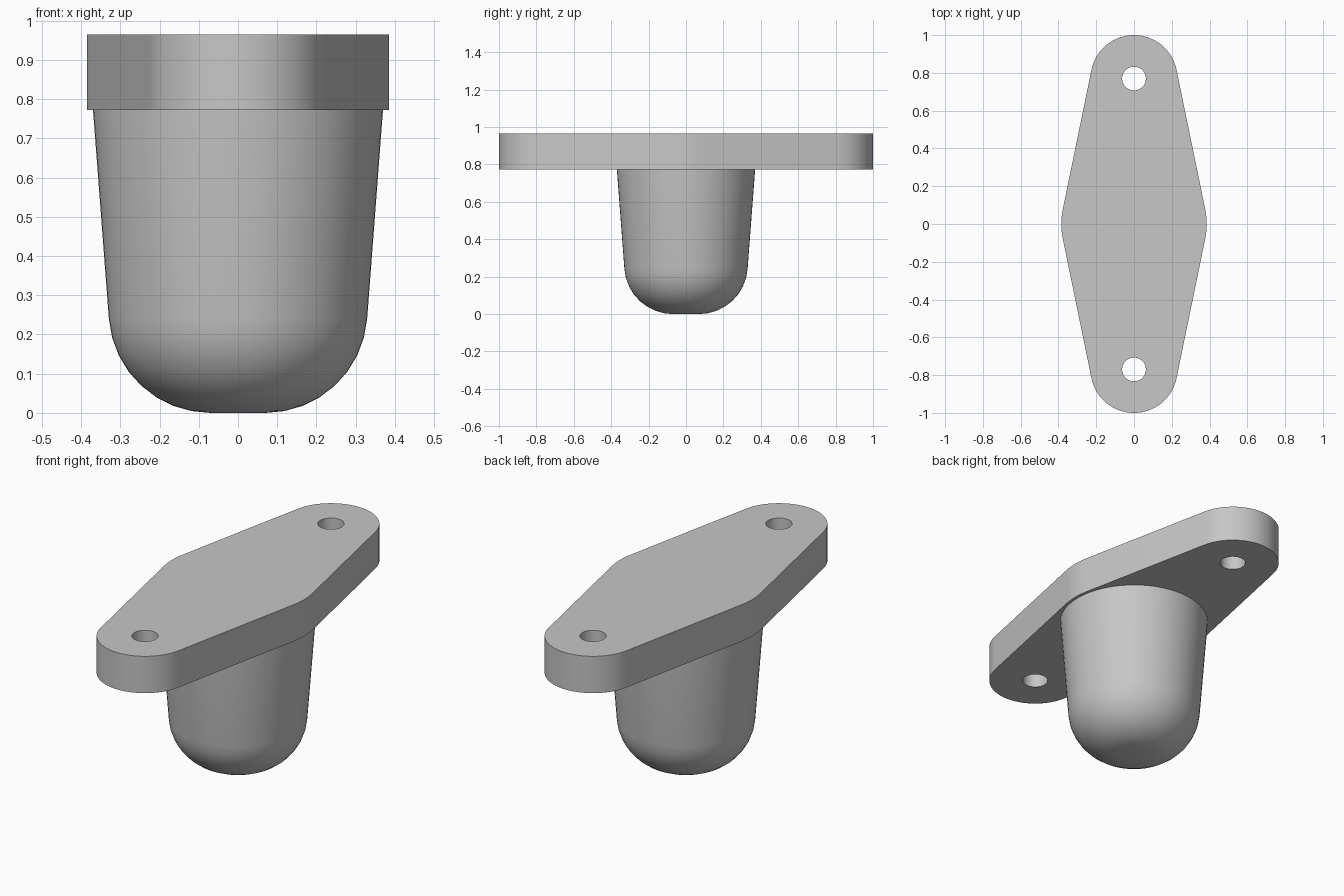
import bpy
import bmesh
from math import sin, cos, pi, asin, radians

cube = bpy.data.objects.get("Cube")
if cube:
    bpy.data.objects.remove(cube)

grey = bpy.data.materials.new("plain grey")
grey.use_nodes = True
colour = (0.57, 0.57, 0.57, 1)
grey.diffuse_color = colour
grey.node_tree.nodes["Principled BSDF"].inputs["Base Color"].default_value = colour

PLATE_BOTTOM, PLATE_TOP = 0.772, 0.965
END_Y, END_R, MID_R, HOLE_R = 0.77, 0.23, 0.385, 0.063


def arc(cx, cy, r, start, end, steps):
    return [(cx + r * cos(start + (end - start) * i / steps),
             cy + r * sin(start + (end - start) * i / steps))
            for i in range(steps + 1)]


def finish(bm, name):
    bmesh.ops.recalc_face_normals(bm, faces=bm.faces[:])
    mesh = bpy.data.meshes.new(name)
    bm.to_mesh(mesh)
    bm.free()
    mesh.materials.append(grey)
    obj = bpy.data.objects.new(name, mesh)
    bpy.context.collection.objects.link(obj)
    bpy.ops.object.select_all(action='DESELECT')
    obj.select_set(True)
    bpy.context.view_layer.objects.active = obj
    bpy.ops.object.shade_smooth_by_angle(angle=radians(30))
    return obj


# Flange: rounded diamond outline, tangent to a middle and two end circles
t = asin((MID_R - END_R) / END_Y)
outline = (arc(0, 0, MID_R, -t, t, 6)
           + arc(0, END_Y, END_R, t, pi - t, 32)
           + arc(0, 0, MID_R, pi - t, pi + t, 6)
           + arc(0, -END_Y, END_R, pi + t, 2 * pi - t, 32))
holes = [arc(0, s * END_Y, HOLE_R, 0, 2 * pi, 32)[:-1] for s in (1, -1)]

bm = bmesh.new()
edges = []
for loop in [outline] + holes:
    verts = [bm.verts.new((x, y, PLATE_BOTTOM)) for x, y in loop]
    edges += [bm.edges.new((a, b)) for a, b in zip(verts, verts[1:] + verts[:1])]
bmesh.ops.triangle_fill(bm, edges=edges, use_beauty=True, normal=(0, 0, 1))
top = bmesh.ops.extrude_face_region(bm, geom=bm.faces[:], use_keep_orig=True)
bmesh.ops.translate(bm, vec=(0, 0, PLATE_TOP - PLATE_BOTTOM),
                    verts=[v for v in top["geom"] if isinstance(v, bmesh.types.BMVert)])
finish(bm, "flange_plate")

# Plug: tapered round body with a filleted bottom, spun about z
draft = radians(4.4)
profile = [(0, 0)] + arc(0.07, 0.26, 0.26, -pi / 2, -draft, 8)
profile.append((0.37, PLATE_BOTTOM + 0.005))
bm = bmesh.new()
pts = [bm.verts.new((r, 0, z)) for r, z in profile]
rim = [bm.edges.new(pair) for pair in zip(pts, pts[1:])]
bmesh.ops.spin(bm, geom=pts + rim, cent=(0, 0, 0), axis=(0, 0, 1),
               angle=2 * pi, steps=64, use_duplicate=False)
bmesh.ops.remove_doubles(bm, verts=bm.verts[:], dist=0.0001)
plug = finish(bm, "tapered_plug")
